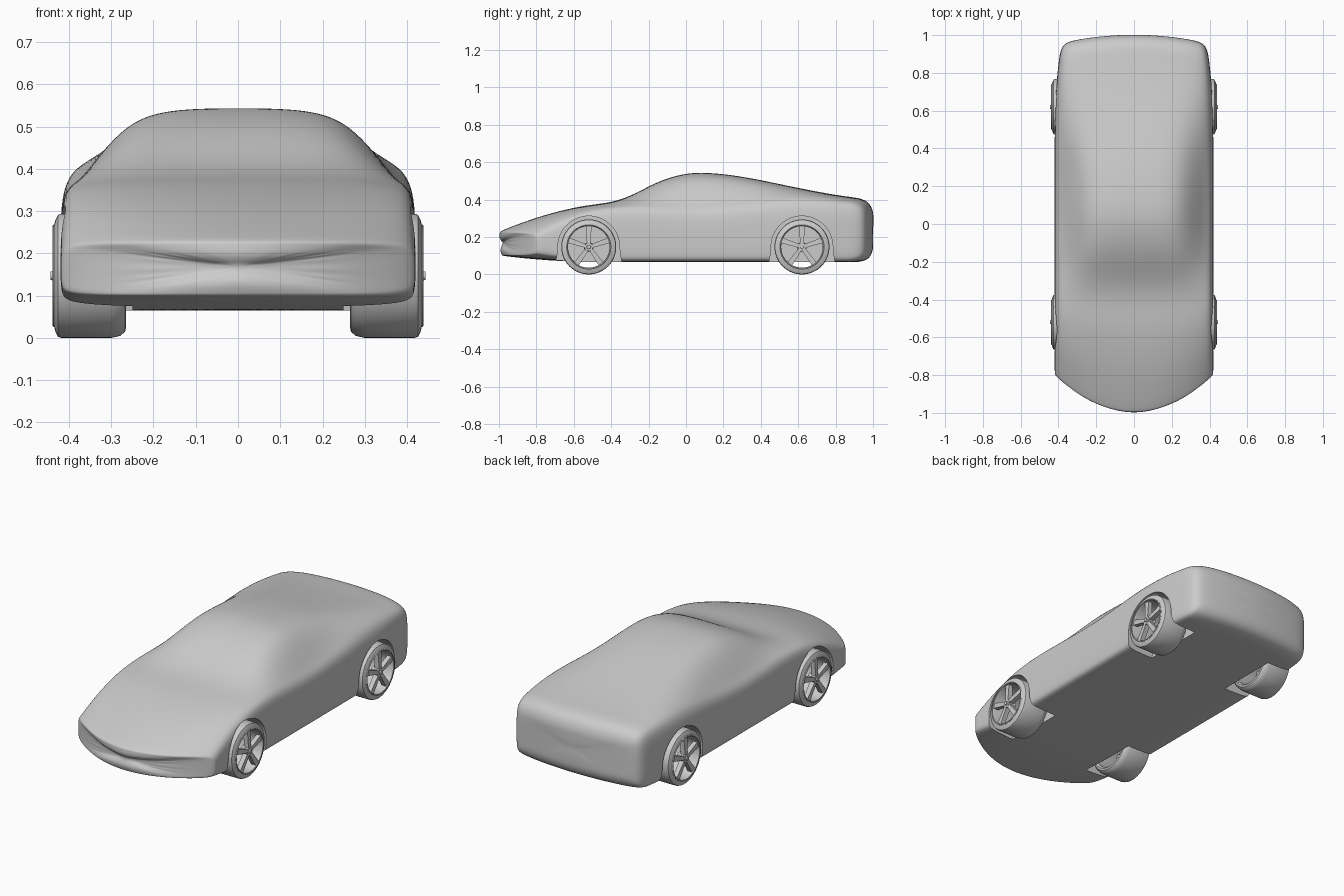
import bpy, bmesh, math
from mathutils import Vector, Matrix

if "Cube" in bpy.data.objects:
    bpy.data.objects.remove(bpy.data.objects["Cube"])

WHEEL_R = 0.147
AXLES = (-0.52, 0.62)


def make_object(name, bm):
    bmesh.ops.recalc_face_normals(bm, faces=bm.faces)
    mesh = bpy.data.meshes.new(name)
    bm.to_mesh(mesh)
    bm.free()
    obj = bpy.data.objects.new(name, mesh)
    bpy.context.collection.objects.link(obj)
    return obj


def activate(obj):
    bpy.ops.object.select_all(action='DESELECT')
    obj.select_set(True)
    bpy.context.view_layer.objects.active = obj


def smooth(obj, angle=35):
    activate(obj)
    bpy.ops.object.shade_smooth_by_angle(angle=math.radians(angle))


# --- Body: cross-sections lofted from nose to tail -------------------------
# station, bottom z, top z, shoulder z, half width, cabin amount
STATIONS = [
    (-1.00, .100, .228, .213, .415, 0), (-.985, .098, .237, .218, .42, 0),
    (-.90, .088, .270, .245, .42, 0), (-.75, .075, .322, .290, .42, 0),
    (-.55, .065, .370, .328, .42, 0), (-.40, .065, .382, .345, .42, .2),
    (-.28, .065, .425, .345, .42, .5), (-.15, .065, .500, .340, .42, .9),
    (0.00, .065, .543, .335, .42, 1), (0.12, .065, .545, .335, .42, 1),
    (0.30, .065, .525, .345, .42, .9), (0.50, .065, .483, .360, .42, .4),
    (0.70, .065, .442, .365, .415, 0), (0.85, .065, .417, .365, .402, 0),
    (0.94, .065, .408, .360, .394, 0), (0.985, .085, .380, .340, .380, 0),
    (1.002, .125, .335, .305, .345, 0),
]
ACROSS = (0, .12, .235, .31, .378, .42)      # x from centre to shoulder
CABIN = (1, 1, .92, .58, .15, 0)             # height fractions, cabin
DECK = (1, .99, .95, .85, .60, 0)            # height fractions, hood and tail


def section(s, bot, top, belt, w, k):
    half = []
    for x, c, d in zip(ACROSS, CABIN, DECK):
        half.append((x * w / .42, belt + (top - belt) * (c * k + d * (1 - k))))
    half += [(w, (belt + bot) / 2), (w, bot + .02), (w - .02, bot),
             (.22 * w / .42, bot), (0, bot)]
    ring = half + [(-x, z) for x, z in half[-2:0:-1]]
    # nose and tail are curved in plan
    bow = .2 * max(0, (-s - .4) / .6) - .05 * max(0, min(1, (s - .75) / .2))
    return [Vector((x, s + bow * (x / .42) ** 2, z)) for x, z in ring]


def inset(ring, f):
    zs = [p.z for p in ring]
    zc = (min(zs) + max(zs)) / 2
    y0 = ring[0].y
    return [Vector((p.x * f, y0 + (p.y - y0) * f * f, zc + (p.z - zc) * f)) for p in ring]


rings = [section(*st) for st in STATIONS]
rings = ([inset(rings[0], .4), inset(rings[0], .88)] + rings
         + [inset(rings[-1], .7), inset(rings[-1], .3)])
bm = bmesh.new()
loops = [[bm.verts.new(p) for p in r] for r in rings]
n = len(loops[0])
for a, b in zip(loops, loops[1:]):
    for i in range(n):
        bm.faces.new((a[i], a[(i + 1) % n], b[(i + 1) % n], b[i]))
bm.faces.new(loops[0])
bm.faces.new(loops[-1])
body = make_object("car_body", bm)

# --- Wheel arch cutters ----------------------------------------------------
bm = bmesh.new()
arch = [(.165 * math.cos(math.pi * i / 32), .147 + .165 * math.sin(math.pi * i / 32))
        for i in range(33)]
arch += [(-.167, .11), (-.175, .07), (-.195, -.05), (.195, -.05), (.175, .07), (.167, .11)]
for axle in AXLES:
    for x0, depth in ((.25, .35), (-.25, -.35)):
        face = bm.faces.new([bm.verts.new((x0, axle + y, z)) for y, z in arch])
        ext = bmesh.ops.extrude_face_region(bm, geom=[face], use_keep_orig=True)
        moved = [g for g in ext["geom"] if isinstance(g, bmesh.types.BMVert)]
        bmesh.ops.translate(bm, verts=moved, vec=(depth, 0, 0))
cutter = make_object("arch_cutter", bm)
cutter.hide_render = True

sub = body.modifiers.new("smooth", 'SUBSURF')
sub.levels = sub.render_levels = 3
cut = body.modifiers.new("arches", 'BOOLEAN')
cut.operation, cut.solver, cut.object = 'DIFFERENCE', 'EXACT', cutter
activate(body)
for name in ("smooth", "arches"):
    bpy.ops.object.modifier_apply(modifier=name)
bpy.data.objects.remove(cutter)
smooth(body)


# --- Wheels ----------------------------------------------------------------
def lathe(bm, profile, steps=64):
    """Revolve a closed (radius, x) profile around the x axis."""
    rows = []
    for i in range(steps):
        a = 2 * math.pi * i / steps
        rows.append([bm.verts.new((x, r * math.cos(a), r * math.sin(a))) for r, x in profile])
    m = len(profile)
    for i in range(steps):
        a, b = rows[i], rows[(i + 1) % steps]
        for j in range(m):
            bm.faces.new((a[j], a[(j + 1) % m], b[(j + 1) % m], b[j]))


def disc(bm, r1, r2, x0, x1):
    mat = Matrix.Translation(((x0 + x1) / 2, 0, 0)) @ Matrix.Rotation(math.pi / 2, 4, 'Y')
    bmesh.ops.create_cone(bm, cap_ends=True, segments=32, radius1=r1, radius2=r2,
                          depth=x1 - x0, matrix=mat)


# tyre
tyre = bmesh.new()
lathe(tyre, [(.147, .30), (.147, .418), (.144, .426), (.132, .432), (.120, .435),
             (.117, .43), (.117, .27), (.122, .265), (.132, .267), (.142, .278)])

# rim with lip, hub, cap and five tapered spokes
rim = bmesh.new()
lathe(rim, [(.121, .436), (.118, .439), (.114, .437), (.111, .428), (.112, .275), (.118, .27)])
disc(rim, .026, .022, .395, .437)
disc(rim, .012, .010, .43, .444)
for i in range(5):
    turn = Matrix.Rotation(2 * math.pi * i / 5, 4, 'X')
    spoke = bmesh.ops.create_cube(rim, size=1)["verts"]
    for v in spoke:
        outer, front = v.co.z > 0, v.co.x > 0
        v.co = turn @ Vector(((.432 if outer else .436) if front else .408,
                              math.copysign(.015 if outer else .010, v.co.y),
                              .115 if outer else .015))

parts = {"tyre": make_object("tyre", tyre), "rim": make_object("rim", rim)}
for part, first in parts.items():
    smooth(first)
    for axle, end in zip(AXLES, ("front", "rear")):
        for side, angle in (("left", 0), ("right", math.pi)):
            obj = bpy.data.objects.new(f"{end}_{side}_{part}", first.data)
            bpy.context.collection.objects.link(obj)
            obj.location = (0, axle, WHEEL_R)
            obj.rotation_euler.z = angle
    bpy.data.objects.remove(first)
